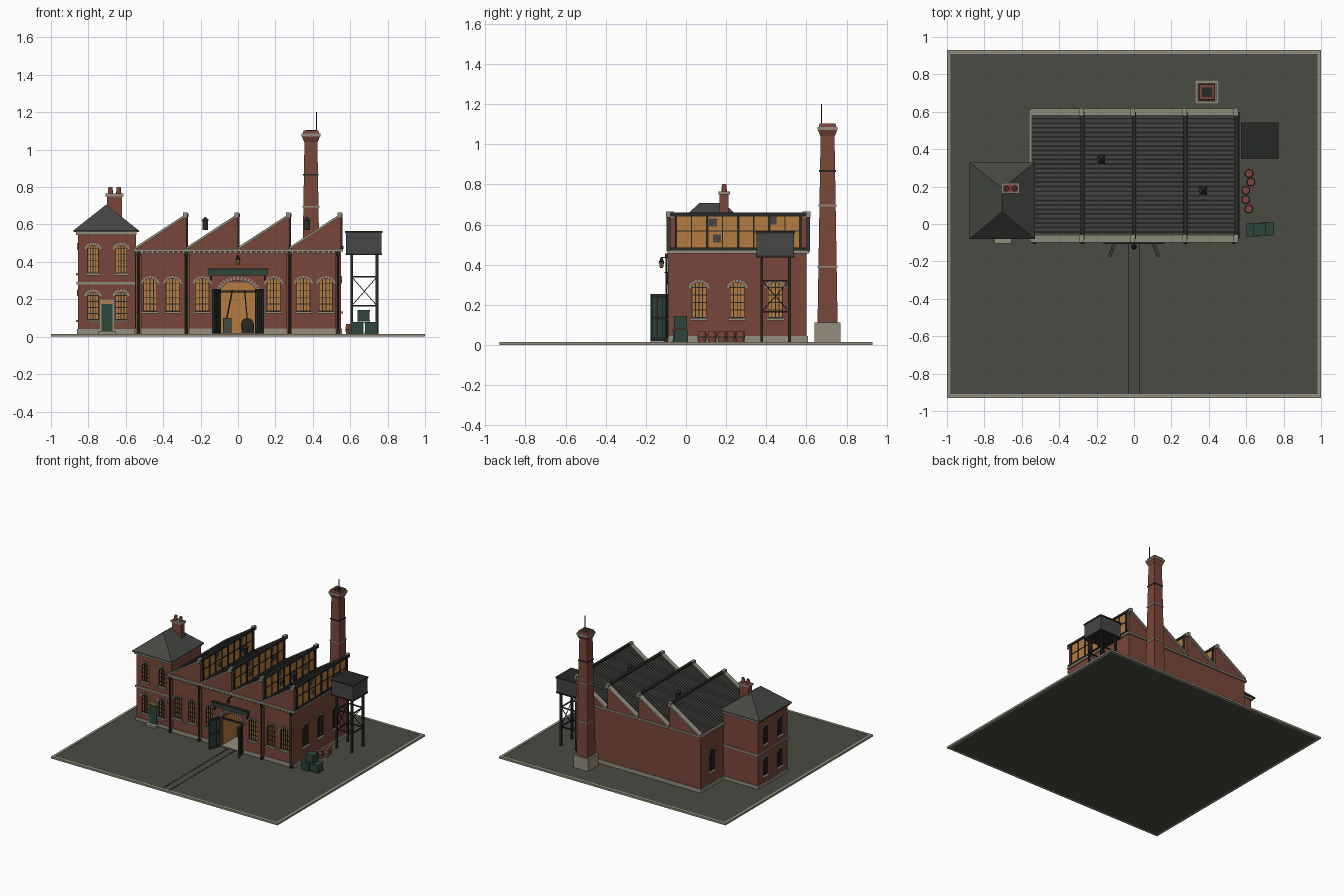
import bpy, bmesh, math
from mathutils import Matrix, Vector

cube = bpy.data.objects.get("Cube")
if cube:
    bpy.data.objects.remove(cube, do_unlink=True)

COLOURS = {
    "brick": (.19, .062, .043), "stone": (.29, .27, .21), "yard": (.068, .07, .056),
    "slate": (.06, .063, .056), "iron": (.019, .021, .019), "amber": (.46, .2, .05),
    "green": (.026, .062, .043), "rust": (.2, .062, .045),
}
MATS = {}
for key, rgb in COLOURS.items():
    m = bpy.data.materials.new(key)
    m.use_nodes = True
    m.diffuse_color = (*rgb, 1)
    m.node_tree.nodes["Principled BSDF"].inputs["Base Color"].default_value = (*rgb, 1)
    MATS[key] = m
T = Matrix.Translation


class Part:
    """A named mesh gathered from simple solids."""
    def __init__(self, name):
        self.name, self.bm, self.slots = name, bmesh.new(), []

    def paint(self, faces, mat):
        if mat not in self.slots:
            self.slots.append(mat)
        for f in faces:
            f.material_index = self.slots.index(mat)

    def box(self, x, y, z, mat, M=Matrix()):
        """Box from (min, max) pairs."""
        c = [sum(p) / 2 for p in (x, y, z)]
        s = [p[1] - p[0] for p in (x, y, z)]
        r = bmesh.ops.create_cube(self.bm, size=1, matrix=M @ T(c) @ Matrix.Diagonal((*s, 1)))
        self.paint({f for v in r["verts"] for f in v.link_faces}, mat)

    def prism(self, pts, y0, y1, mat, M=Matrix()):
        """Profile in x and z, extruded along y."""
        a, b = [[self.bm.verts.new(M @ Vector((x, y, z))) for x, z in pts] for y in (y0, y1)]
        fs = [self.bm.faces.new(a), self.bm.faces.new(b[::-1])]
        for i in range(len(a)):
            fs.append(self.bm.faces.new((a[i - 1], a[i], b[i], b[i - 1])))
        self.paint(fs, mat)

    def cone(self, c, r1, r2, h, seg, mat, M=Matrix()):
        """Upright cone or cylinder standing on c."""
        r = bmesh.ops.create_cone(self.bm, cap_ends=True, segments=seg, radius1=r1, radius2=r2,
                                  depth=h, matrix=T(c) @ M @ T((0, 0, h / 2)))
        self.paint({f for v in r["verts"] for f in v.link_faces}, mat)

    def square(self, c, h1, h2, h, mat):
        """Tapered square block with half widths h1 and h2."""
        self.cone(c, h1 * 2 ** .5, h2 * 2 ** .5, h, 4, mat, Matrix.Rotation(math.pi / 4, 4, "Z"))

    def beam(self, a, b, t, mat):
        a, b = Vector(a), Vector(b)
        q = (b - a).to_track_quat("Z", "Y").to_matrix().to_4x4()
        self.box((-t / 2, t / 2), (-t / 2, t / 2), (0, (b - a).length), mat, T(a) @ q)

    def done(self, smooth=False):
        bmesh.ops.recalc_face_normals(self.bm, faces=self.bm.faces)
        me = bpy.data.meshes.new(self.name)
        self.bm.to_mesh(me)
        for s in self.slots:
            me.materials.append(MATS[s])
        ob = bpy.data.objects.new(self.name, me)
        bpy.context.collection.objects.link(ob)
        if smooth:
            bpy.ops.object.select_all(action="DESELECT")
            ob.select_set(True)
            bpy.context.view_layer.objects.active = ob
            bpy.ops.object.shade_smooth_by_angle()
        return ob


def arch(w, z0, zs, rise, n=10):
    a = [math.pi * i / n for i in range(n + 1)]
    return [(-w / 2, z0)] + [(-w / 2 * math.cos(t), zs + rise * math.sin(t)) for t in a] + [(w / 2, z0)]


def voussoirs(p, w, zs, rise, n, M, size):
    for i in range(n):
        t = math.pi * (i + .5) / n
        R = T((-(w / 2 + size / 2) * math.cos(t), 0, zs + (rise + size / 2) * math.sin(t)))
        R = M @ R @ Matrix.Rotation(t - math.pi / 2, 4, "Y")
        p.box((-.005, .005), (-.006, .005), (-size / 2, size / 2), "stone", R)


def window(p, cutter, pos, turn, z0, z1, w=.074, rise=.026):
    """Arched window; local front is -y, turned about z."""
    M = T((*pos, 0)) @ Matrix.Rotation(math.radians(turn), 4, "Z")
    zs = z1 - rise
    cutter.prism(arch(w, z0, zs, rise), -.03, .014, "brick", M)
    p.prism(arch(w, z0, zs, rise), .010, .014, "amber", M)
    for i in range(5):
        x = w * (i - 2) / 4 * .96
        top = zs + rise * math.sqrt(max(0, 1 - (2 * x / w) ** 2))
        p.box((x - .002, x + .002), (.004, .010), (z0, top), "iron", M)
    for i in range(5):
        z = z0 + .002 + (zs - z0) * i / 4
        p.box((-w / 2, w / 2), (.005, .010), (z - .002, z + .002), "iron", M)
    p.box((-w / 2 - .008, w / 2 + .008), (-.012, .008), (z0 - .012, z0), "stone", M)
    voussoirs(p, w, zs, rise, 9, M, .014)


def carve(ob, cutter):
    cut = cutter.done()
    mod = ob.modifiers.new("openings", "BOOLEAN")
    mod.object, mod.solver = cut, "EXACT"
    bpy.context.view_layer.objects.active = ob
    bpy.ops.object.modifier_apply(modifier=mod.name)
    bpy.data.objects.remove(cut, do_unlink=True)


G = .015                                  # yard level
HX, Y0, Y1, EAVE, PEAK, BAY = .55, -.08, .6, .465, .645, .275

# Yard with kerb and rails
p = Part("yard")
p.box((-.98, .98), (-.91, .91), (0, G - .002), "yard")
for s in (-1, 1):
    p.box((s * .99 - .01, s * .99 + .01), (-.93, .93), (0, G), "stone")
    p.box((-.98, .98), (s * .92 - .01, s * .92 + .01), (0, G), "stone")
    p.box((s * .03 - .003, s * .03 + .003), (-.91, Y0), (G - .004, G), "iron")
p.done()

# Hall body with saw-tooth profile
hall, cuts, win = Part("hall_walls"), Part("hall_cutter"), Part("hall_windows")
teeth = [-HX + BAY * i for i in range(4)]
profile = [(-HX, G - .005)]
for x in teeth:
    profile += [(x, EAVE), (x + BAY, PEAK)]
profile.append((HX, G - .005))
hall.prism(profile, Y0, Y1, "brick")
for x in (.19, .35, .47):
    for s in (-1, 1):
        window(win, cuts, (s * x, Y0), 0, .135, .31)
for y in (.065, .255, .445):
    window(win, cuts, (HX, y), 90, .135, .31)
window(win, cuts, (-HX, .455), -90, .135, .31)
cuts.prism(arch(.19, G + .004, .235, .065), Y0 - .05, .25, "brick")
carve(hall.done(), cuts)
win.done()

# Stone trim, pilasters and downpipes
p = Part("hall_trim")
for z0, z1, d in ((G, .045, .007), (.455, .47, .012)):
    gap = .1 if z0 == G else 0
    for s in (-1, 1):
        p.box(sorted((s * gap, s * (HX + d))), (Y0 - d, Y0 + .003), (z0, z1), "stone")
        p.box(sorted((s * (HX - .003), s * (HX + d))), (Y0 - d, Y1 + d), (z0, z1), "stone")
    p.box((-HX - d, HX + d), (Y1 - .003, Y1 + d), (z0, z1), "stone")
for i in range(40):
    x = -.54 + i * 1.08 / 39
    p.box((x - .007, x + .007), (Y0 - .01, Y0), (.443, .455), "stone")
for x in (-.532, -.275, .275, .535):
    p.box((x - .015, x + .015), (Y0 - .01, Y0), (G, .455), "brick")
    p.cone((x, Y0 - .016, G), .005, .005, .44, 8, "iron")
    p.box((x - .01, x + .01), (Y0 - .024, Y0 - .008), (.435, .455), "iron")
    p.box((x - .008, x + .008), (Y0 - .026, Y0 - .008), (G, G + .02), "iron")
voussoirs(p, .19, .235, .065, 17, T((0, Y0, 0)), .022)
for x in teeth:
    for y in (Y0, Y1):
        p.prism([(x, EAVE), (x + BAY, PEAK), (x + BAY, PEAK + .014), (x, EAVE + .014)],
                y - .018, y + .018, "stone")
        p.box((x + BAY - .018, x + BAY + .006), (y - .02, y + .02), (PEAK - .01, PEAK + .02), "stone")
p.done()

# Ribbed roof sheets, ridge caps and valley gutters
p = Part("hall_roof")
for x in teeth:
    def strip(h0, h1, y0, y1, mat):
        p.prism([(x + .002, EAVE + h0), (x + BAY, PEAK + h0), (x + BAY, PEAK + h1), (x + .002, EAVE + h1)], y0, y1, mat)
    strip(-.002, .005, Y0 + .018, Y1 - .018, "iron")
    for i in range(27):
        y = -.055 + i * .63 / 26
        strip(.004, .010, y - .007, y + .007, "slate")
    p.box((x + BAY - .012, x + BAY + .010), (Y0, Y1), (PEAK - .004, PEAK + .014), "iron")
    p.box((x + BAY - .004, x + BAY + .014), (Y0, Y1), (.47, .485), "iron")
p.done()

# Roof lights on the upright face of every tooth
p = Part("roof_lights")
for x in teeth:
    X = x + BAY
    p.box((X, X + .003), (-.05, .57), (.485, .643), "amber")
    for i in range(9):
        y = -.05 + i * .62 / 8
        t = .006 if i % 2 == 0 else .003
        p.box((X, X + .009), (y - t, y + t), (.485, .643), "iron")
    p.box((X, X + .007), (-.05, .57), (.565, .571), "iron")
    for y, z in ((.115, .59), (.135, .51), (.41, .6), (.44, .52)):
        p.box((X, X + .005), (y, y + .04), (z, z + .04), "slate")
p.done()

# Roof ventilators
p = Part("roof_vents")
for x, y, z in ((-.175, .345, .57), (.37, .18, .57)):
    p.box((x - .014, x + .014), (y - .014, y + .014), (z, z + .05), "iron")
    p.square((x, y, z + .05), .021, .004, .02, "iron")
p.done()

# Gateway: lit interior, machinery, leaves, sign board and lamp
p = Part("gateway_interior")
p.box((-.094, .094), (Y0, .25), (G, G + .006), "stone")
p.box((-.094, .094), (.244, .249), (G, .29), "amber")
for s in (-1, 1):
    p.box((s * .093 - .002, s * .093 + .002), (Y0 + .02, .249), (G, .235), "amber")
p.box((-.095, .095), (Y0 + .005, Y0 + .015), (.235, .246), "iron")
p.cone((.05, .12, .065), .035, .035, .014, 16, "iron", Matrix.Rotation(math.pi / 2, 4, "X"))
p.box((.02, .085), (.12, .18), (G, .06), "iron")
p.box((-.08, -.035), (.1, .16), (G, .1), "slate")
p.beam((-.06, .13, .1), (-.03, .13, .25), .008, "iron")
p.beam((.05, .13, .09), (.035, .13, .25), .006, "iron")
p.done()
p = Part("gate_leaves")
for s in (-1, 1):
    M = T((s * .1, Y0 - .01, 0)) @ Matrix.Rotation(s * math.radians(20), 4, "Z")
    p.box((-.005, .005), (-.09, 0), (G + .003, .255), "green", M)
    for z in (.03, .135, .24):
        p.box((-.008, .008), (-.09, 0), (z - .007, z + .007), "iron", M)
    for i in range(4):
        y = -.088 + i * .0287
        p.box((-.007, .007), (y - .003, y + .003), (G + .003, .255), "iron", M)
p.done()
p = Part("sign_board")
p.box((-.158, .158), (Y0 - .02, Y0), (.328, .358), "green")
p.box((-.163, .163), (Y0 - .026, Y0), (.358, .364), "iron")
for s in (-1, 1):
    p.box((s * .145 - .006, s * .145 + .006), (Y0 - .016, Y0), (.3, .328), "iron")
p.done()
p = Part("gate_lamp")
p.beam((0, Y0, .435), (0, Y0 - .045, .435), .006, "iron")
p.cone((0, Y0 - .042, .41), .015, .004, .025, 8, "iron")
p.cone((0, Y0 - .042, .383), .008, .012, .027, 8, "amber")
p.done()

# Office block
office, cuts, win = Part("office_walls"), Part("office_cutter"), Part("office_windows")
OX0, OX1, OY0, OY1 = -.855, -.545, -.06, .31
office.box((OX0, OX1), (OY0, OY1), (G - .005, .56), "brick")
for z in (.09, .34):
    for x in (-.775, -.625):
        window(win, cuts, (x, OY0), 0, z, z + .148, .062, .02)
    for y in (.035, .215):
        window(win, cuts, (OX0, y), -90, z, z + .148, .062, .02)
carve(office.done(), cuts)
win.done()
p = Part("office_trim")
for z0, z1, d in ((G, .04, .006), (.28, .292, .008), (.545, .56, .012)):
    p.box((OX0 - d, OX1 + .002), (OY0 - d, OY1 + d), (z0, z1), "stone")
p.box((-.745, -.655), (OY0 - .045, OY0), (G, .03), "stone")
p.done()
p = Part("office_door")
p.box((-.737, -.663), (OY0 - .008, OY0), (.03, .2), "stone")
p.box((-.73, -.67), (OY0 - .013, OY0), (.03, .175), "green")
p.box((-.727, -.673), (OY0 - .011, OY0), (.178, .193), "amber")
p.done()
p = Part("office_roof")
eave = [(x, y, z) for x in (-.88, -.53) for y in (-.08, .33) for z in (.56, .568)]
pts = [p.bm.verts.new(v) for v in eave + [(-.705, .065, .706), (-.705, .19, .706)]]
bmesh.ops.convex_hull(p.bm, input=pts)
p.paint(p.bm.faces, "slate")
p.done()
p = Part("office_chimney")
p.box((-.7, -.62), (.168, .212), (.6, .765), "brick")
p.box((-.708, -.612), (.162, .218), (.75, .765), "stone")
for x in (-.682, -.638):
    p.cone((x, .19, .765), .014, .011, .035, 12, "rust")
    p.cone((x, .19, .8), .007, .007, .001, 12, "iron")
p.done(True)

# Tall factory stack
p = Part("factory_stack")
c = (.39, .705)
def half(z):
    return .05 - (z - .11) * .0165
p.square((*c, G - .003), .064, .064, .1, "stone")
p.square((*c, .11), half(.11), half(1.05), .94, "brick")
for z, m in ((.385, "stone"), (.69, "stone"), (.862, "iron")):
    p.square((*c, z), half(z) + .004, half(z) + .004, .009, m)
p.square((*c, 1.04), .036, .048, .03, "brick")
p.square((*c, 1.07), .05, .05, .016, "stone")
p.square((*c, 1.086), .044, .04, .016, "brick")
p.square((*c, 1.102), .026, .026, .002, "iron")
p.beam((.42, .675, 1.05), (.42, .675, 1.2), .004, "iron")
p.done()

# Water tank on braced legs
p = Part("water_tank")
p.box((.578, .768), (.352, .538), (.44, .555), "slate")
p.box((.573, .773), (.347, .543), (.555, .564), "iron")
p.box((.575, .771), (.349, .541), (.436, .446), "iron")
corners = [(.608, .377), (.743, .377), (.743, .515), (.608, .515)]
for i, a in enumerate(corners):
    b = corners[i - 1]
    p.beam((*a, G - .003), (*a, .44), .014, "iron")
    for z in (.165, .32):
        p.beam((*a, z), (*b, z), .008, "iron")
    p.beam((*a, .165), (*b, .32), .004, "iron")
p.done()

# Yard goods
p = Part("barrels")
for x, y in ((.615, .27), (.625, .225), (.598, .18), (.597, .13), (.613, .08)):
    p.cone((x, y, G - .002), .02, .023, .027, 14, "rust")
    p.cone((x, y, G + .025), .023, .02, .027, 14, "rust")
    p.cone((x, y, G + .022), .0238, .0238, .005, 14, "iron")
p.done(True)
p = Part("crates")
for x, y, z, w in ((.637, -.032, G, .033), (.712, -.025, G, .034), (.672, -.028, .081, .032)):
    p.box((x - w, x + w), (y - w, y + w), (z, z + .062), "green")
    for h in (0, .054):
        p.box((x - w - .002, x + w + .002), (y - w - .002, y + w + .002), (z + h, z + h + .009), "green")
p.done()
